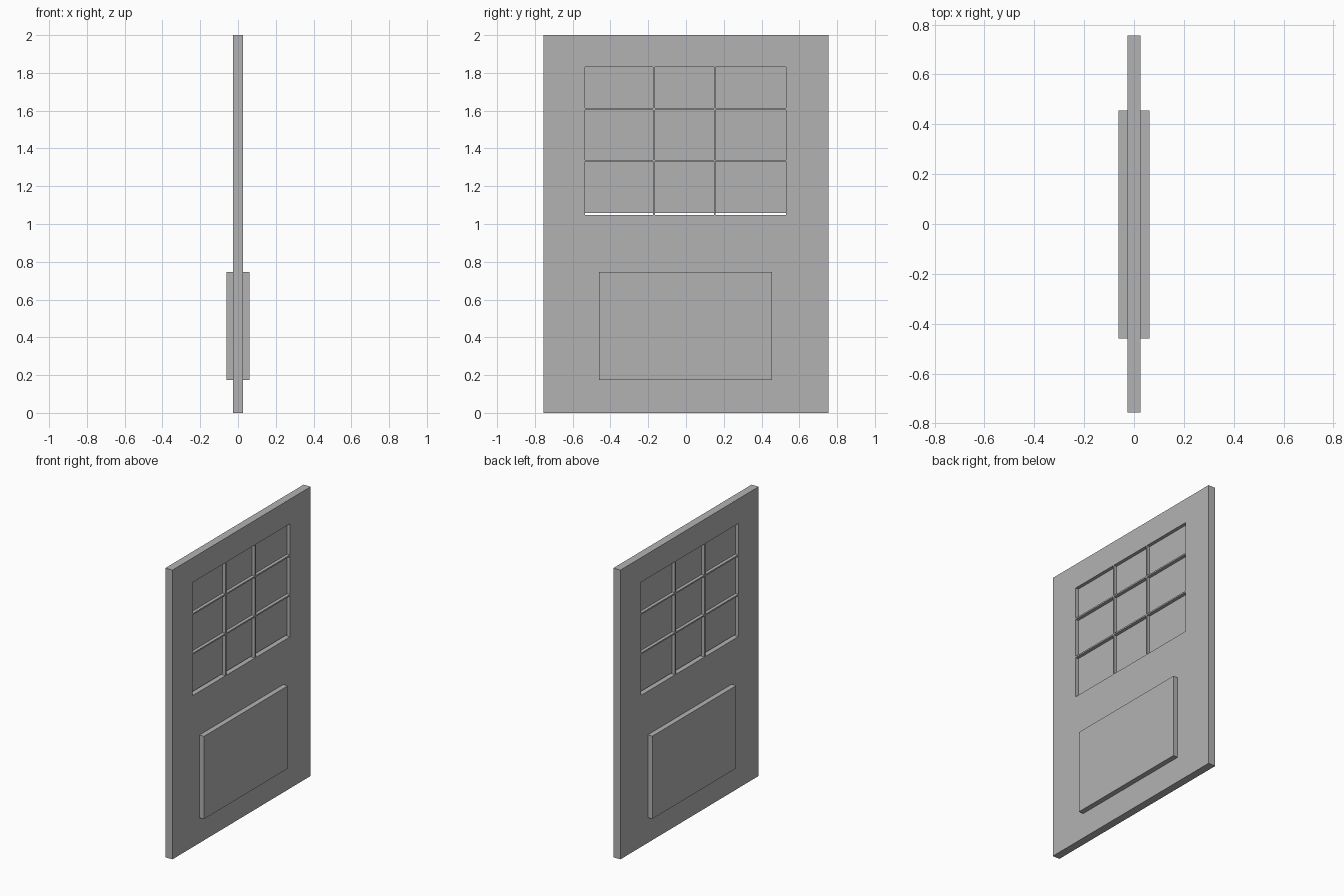
import bpy

# Remove the default cube
cube = bpy.data.objects.get("Cube")
if cube:
    bpy.data.objects.remove(cube, do_unlink=True)

grey = bpy.data.materials.new("plain grey")
grey.use_nodes = True
COLOUR = (0.45, 0.45, 0.45, 1)
grey.diffuse_color = COLOUR
grey.node_tree.nodes["Principled BSDF"].inputs["Base Color"].default_value = COLOUR


def box(name, half_x, y, z):
    """Box centred on x = 0, spanning the y and z ranges."""
    bpy.ops.mesh.primitive_cube_add(size=1, location=(0, sum(y) / 2, sum(z) / 2))
    ob = bpy.context.object
    ob.name = name
    ob.scale = (2 * half_x, y[1] - y[0], z[1] - z[0])
    bpy.ops.object.transform_apply(location=False, rotation=False, scale=True)
    ob.data.materials.append(grey)
    return ob


HALF = 0.027
WIN_Y = (-0.534, 0.53)
WIN_Z = (1.048, 1.83)

# Door slab with the window opening cut through
slab = box("door_slab", HALF, (-0.755, 0.755), (0, 2))
cutter = box("window_cutter", 0.2, WIN_Y, WIN_Z)
cut = slab.modifiers.new("window_opening", 'BOOLEAN')
cut.operation = 'DIFFERENCE'
cut.solver = 'EXACT'
cut.object = cutter
bpy.context.view_layer.objects.active = slab
bpy.ops.object.modifier_apply(modifier=cut.name)
bpy.data.objects.remove(cutter, do_unlink=True)

# Recessed pane, with a thin gap above the sill
box("window_pane", 0.004, WIN_Y, (1.057, WIN_Z[1]))

# Glazing bars
for i, y in enumerate((-0.169, 0.152)):
    box(f"upright_bar_{i + 1}", HALF - 0.001, (y - 0.005, y + 0.005), WIN_Z)
for i, z in enumerate((1.335, 1.609)):
    box(f"cross_bar_{i + 1}", HALF - 0.001, WIN_Y, (z - 0.005, z + 0.005))

# Raised lower panel, standing proud on both faces
box("lower_panel", 0.062, (-0.46, 0.456), (0.175, 0.747))
